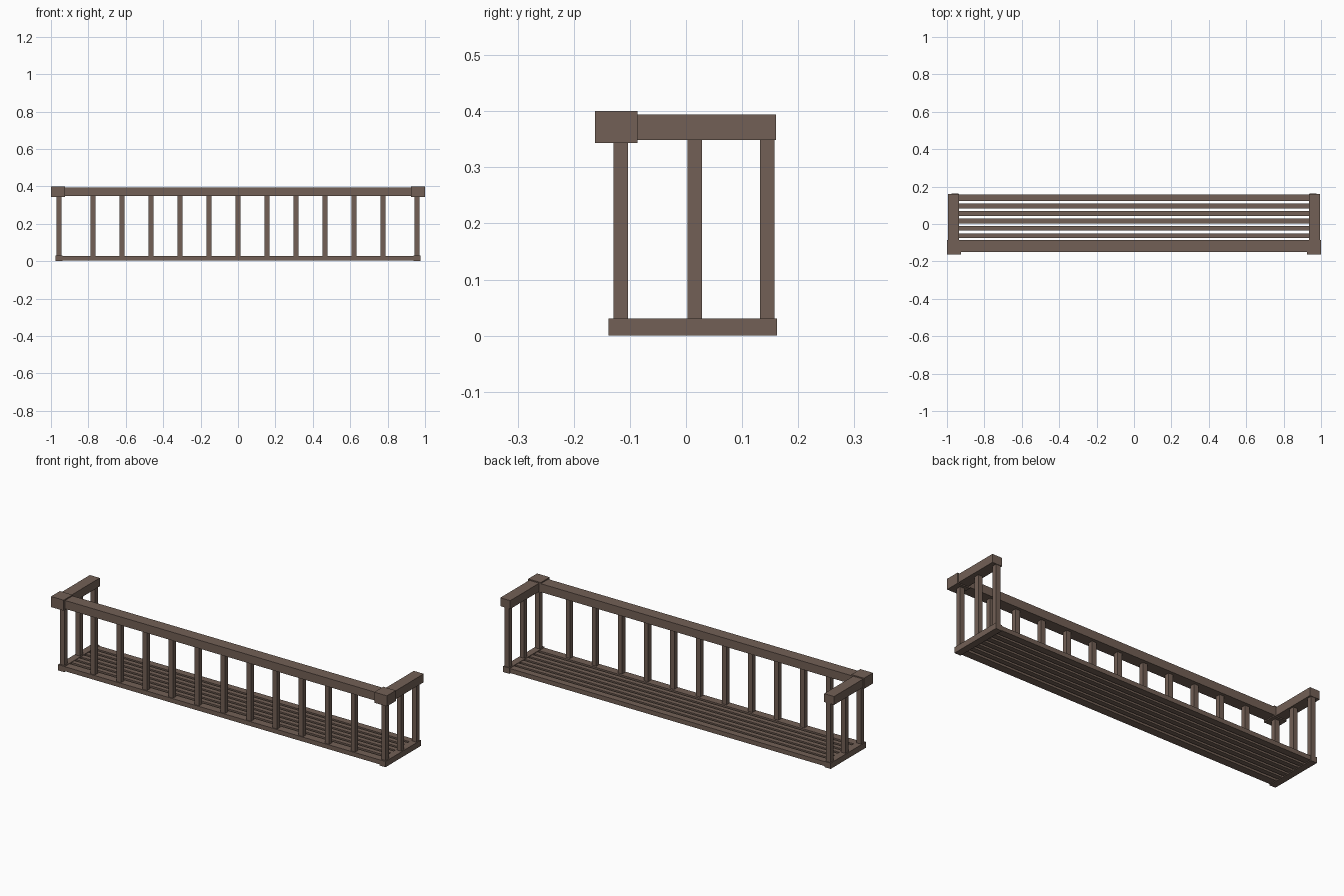
import bpy

if "Cube" in bpy.data.objects:
    bpy.data.objects.remove(bpy.data.objects["Cube"])

wood = bpy.data.materials.new("dark brown wood")
wood.diffuse_color = (0.17, 0.117, 0.092, 1)
wood.use_nodes = True
wood.node_tree.nodes["Principled BSDF"].inputs["Base Color"].default_value = wood.diffuse_color


def box(name, x, y, z):
    """Box from (min, max) ranges on each axis."""
    bpy.ops.mesh.primitive_cube_add(size=1, location=[(a + b) / 2 for a, b in (x, y, z)])
    ob = bpy.context.object
    ob.name = name
    ob.scale = [b - a for a, b in (x, y, z)]
    bpy.ops.object.transform_apply(location=False, rotation=False, scale=True)
    ob.data.materials.append(wood)
    return ob


def around(c, w=0.026):
    return (c - w / 2, c + w / 2)


POST_Z = (0.026, 0.355)
FRONT_Y = -0.116

# floor: wide outer boards and narrow slats between the end boards
box("floor_back_board", (-0.95, 0.95), (0.122, 0.159), (0.004, 0.028))
box("floor_front_board", (-0.95, 0.95), (-0.134, -0.091), (0.004, 0.028))
for i in range(5):
    box(f"floor_slat_{i + 1}", (-0.95, 0.95), around(0.0955 - 0.0395 * i), (0.004, 0.028))

# front railing
box("front_top_rail", (-0.94, 0.94), (-0.15, -0.086), (0.349, 0.394))
for i in range(11):
    box(f"front_baluster_{i + 1}", around(-0.775 + 0.155 * i), around(FRONT_Y), POST_Z)

# both ends: floor board, posts, side rail and corner block
for side, s in (("left", -1), ("right", 1)):
    def span(a, b):
        return tuple(sorted((s * a, s * b)))
    box(f"{side}_floor_end_board", span(0.938, 0.975), (-0.138, 0.162), (0, 0.031))
    for part, y in (("front_post", FRONT_Y), ("middle_post", 0.0155), ("back_post", 0.1445)):
        box(f"{side}_{part}", span(0.944, 0.97), around(y), POST_Z)
    box(f"{side}_side_rail", span(0.935, 0.994), (-0.1, 0.16), (0.349, 0.394))
    box(f"{side}_corner_block", span(0.925, 1.0), (-0.162, -0.086), (0.343, 0.4))
